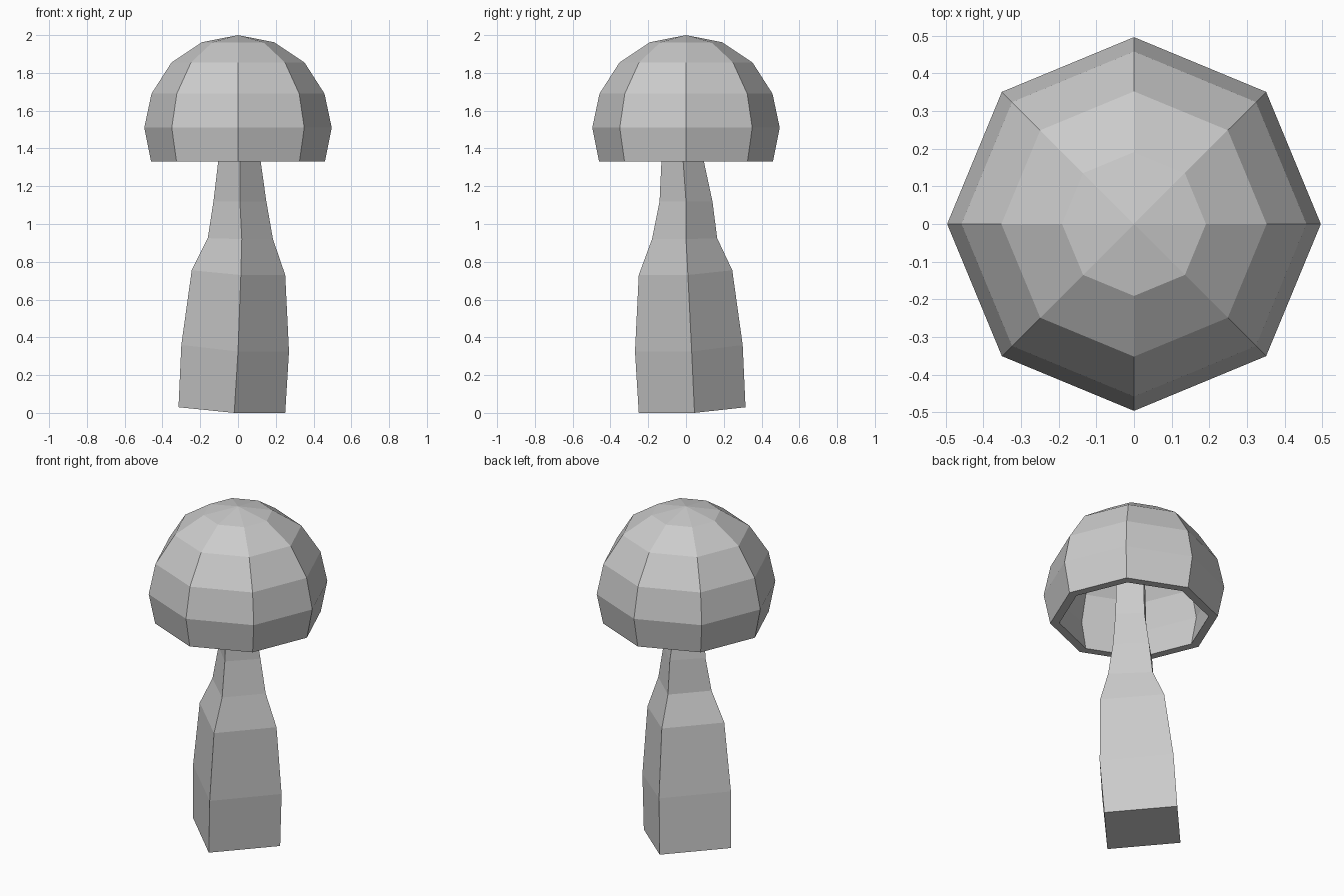
import bpy
import bmesh
from math import cos, sin, pi

cube = bpy.data.objects.get("Cube")
if cube:
    bpy.data.objects.remove(cube)

# Single flat colour
grey = bpy.data.materials.new("light grey")
grey.use_nodes = True
colour = (0.6, 0.6, 0.6, 1)
grey.diffuse_color = colour
grey.node_tree.nodes["Principled BSDF"].inputs["Base Color"].default_value = colour


def loft(name, rings):
    """Join rings of points with quads; a ring of one point is a pole."""
    bm = bmesh.new()
    rows = [[bm.verts.new(p) for p in ring] for ring in rings]
    for low, high in zip(rows, rows[1:]):
        n = max(len(low), len(high))
        for i in range(n):
            j = (i + 1) % n
            if len(high) == 1:
                bm.faces.new((low[i], low[j], high[0]))
            elif len(low) == 1:
                bm.faces.new((low[0], high[j], high[i]))
            else:
                bm.faces.new((low[i], low[j], high[j], high[i]))
    for end in (rows[0], rows[-1]):
        if len(end) > 1:
            bm.faces.new(end)
    bmesh.ops.recalc_face_normals(bm, faces=bm.faces)
    mesh = bpy.data.meshes.new(name)
    bm.to_mesh(mesh)
    bm.free()
    mesh.materials.append(grey)
    obj = bpy.data.objects.new(name, mesh)
    bpy.context.collection.objects.link(obj)
    return obj


def octagon(radius, z):
    if radius == 0:
        return [(0, 0, z)]
    return [(radius * cos(i * pi / 4), radius * sin(i * pi / 4), z) for i in range(8)]


def square(ax, ay, bx, by, z, back_z):
    # Two front corners give the square; the back corners follow
    dx, dy = ax - bx, ay - by
    return [(ax, ay, z), (ax - dy, ay + dx, back_z),
            (bx - dy, by + dx, back_z), (bx, by, z)]


# Hollow faceted cap: up the inside, over the rim and up the outside
inside = [(0, 1.95), (0.17, 1.91), (0.315, 1.815), (0.41, 1.67), (0.445, 1.51), (0.41, 1.33)]
outside = [(0.46, 1.33), (0.496, 1.51), (0.458, 1.69), (0.352, 1.855), (0.191, 1.962), (0, 2)]
loft("mushroom_cap", [octagon(r, z) for r, z in inside + outside])

# Bent four-sided stem, running up into the cap
stem_rows = [
    (0.25, 0.045, -0.02, -0.25, 0, 0.03),
    (0.27, 0.03, 0, -0.27, 0.325, 0.36),
    (0.25, 0.01, 0.015, -0.25, 0.73, 0.755),
    (0.185, 0, 0.02, -0.18, 0.92, 0.925),
    (0.15, 0, 0.01, -0.14, 1.12, 1.12),
    (0.12, -0.015, 0.01, -0.13, 1.33, 1.33),
    (0.1, -0.015, 0.01, -0.11, 1.93, 1.93),
]
loft("mushroom_stem", [square(*row) for row in stem_rows])
